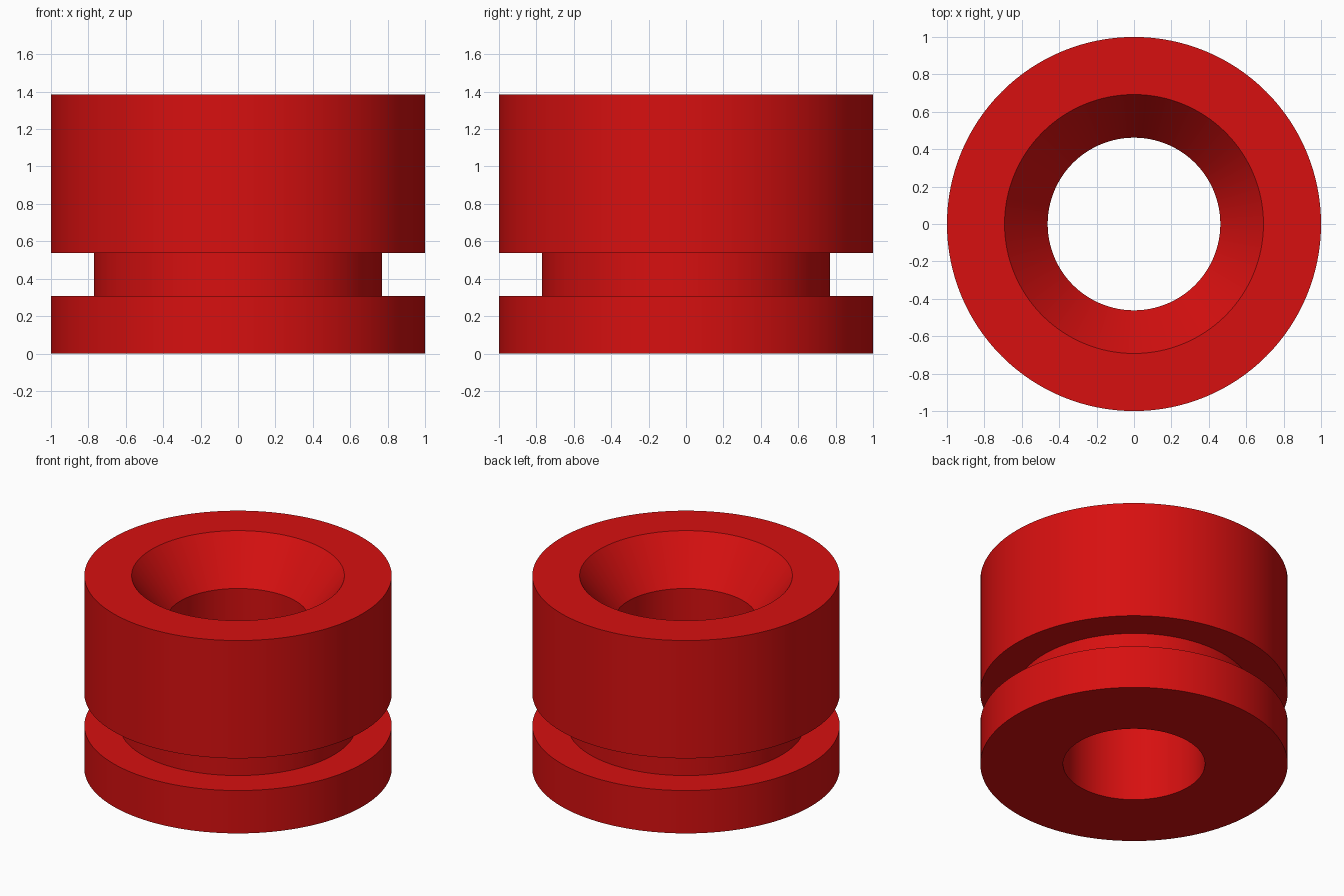
import bpy, bmesh, math

cube = bpy.data.objects.get("Cube")
if cube:
    bpy.data.objects.remove(cube, do_unlink=True)

# Single red material
red = bpy.data.materials.new("red")
red.use_nodes = True
colour = (0.68, 0.005, 0.005, 1.0)
red.diffuse_color = colour
red.node_tree.nodes["Principled BSDF"].inputs["Base Color"].default_value = colour

SEGMENTS = 128
U = 1 / 13  # design unit: outer radius is 13 units

# Closed cross-section (radius, height): bore, base flange, groove, body, countersink
profile = [(6, 0), (13, 0), (13, 4), (10, 4), (10, 7), (13, 7),
           (13, 18), (9, 18), (6, 14)]


def lathe(name, points, material):
    """Revolve a closed profile around the z axis."""
    bm = bmesh.new()
    verts = [bm.verts.new((r * U, 0, z * U)) for r, z in points]
    edges = [bm.edges.new((v, verts[(i + 1) % len(verts)])) for i, v in enumerate(verts)]
    bmesh.ops.spin(bm, geom=verts + edges, cent=(0, 0, 0), axis=(0, 0, 1),
                   angle=math.tau, steps=SEGMENTS)
    bmesh.ops.remove_doubles(bm, verts=bm.verts, dist=1e-4)
    bmesh.ops.recalc_face_normals(bm, faces=bm.faces)
    mesh = bpy.data.meshes.new(name)
    bm.to_mesh(mesh)
    bm.free()
    mesh.materials.append(material)
    obj = bpy.data.objects.new(name, mesh)
    bpy.context.collection.objects.link(obj)
    return obj


# Grooved bushing with countersunk through hole
bushing = lathe("grooved_bushing", profile, red)
bpy.ops.object.select_all(action='DESELECT')
bushing.select_set(True)
bpy.context.view_layer.objects.active = bushing
bpy.ops.object.shade_smooth_by_angle(angle=math.radians(25))
